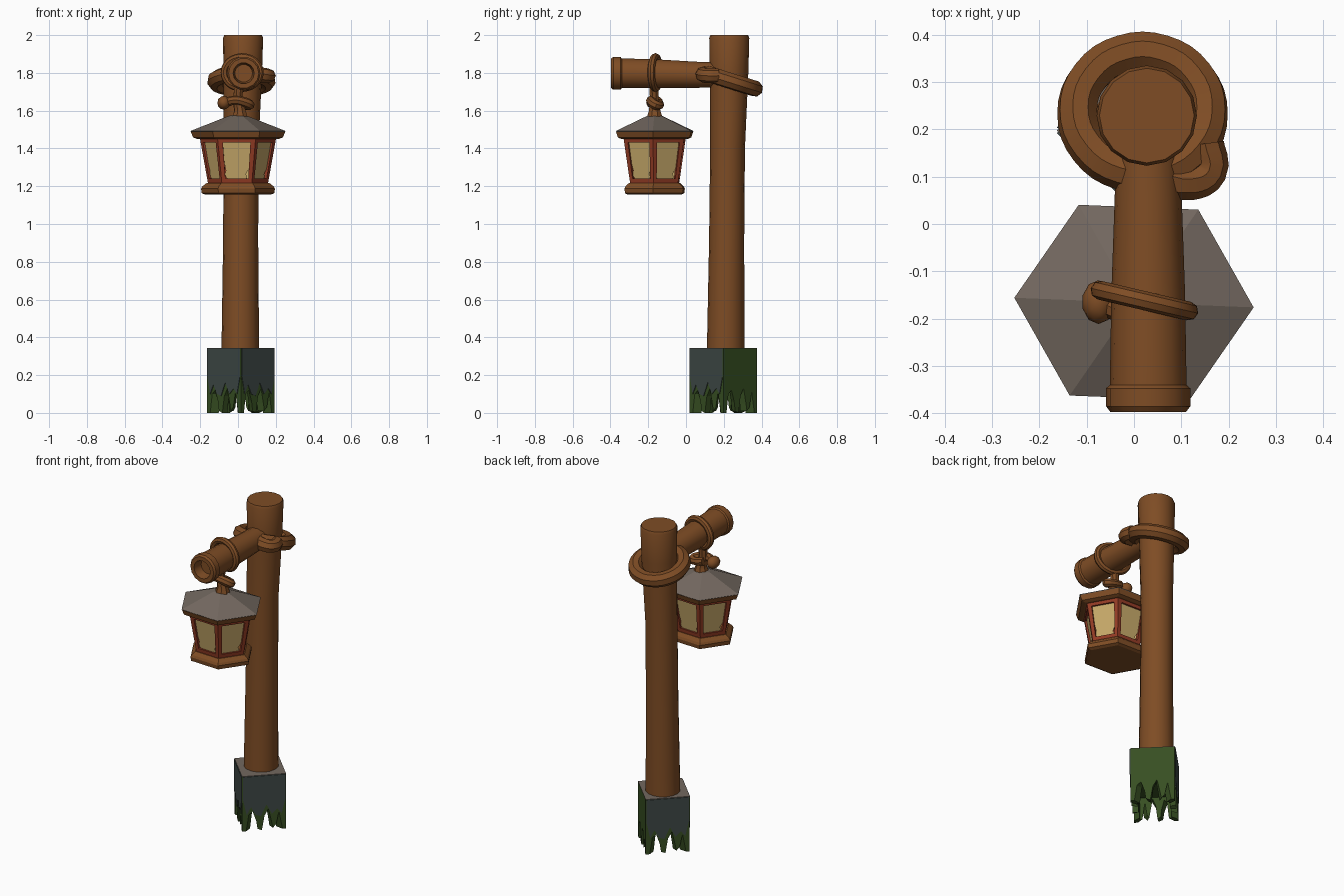
import bpy, bmesh, math
from math import cos, sin, pi
from mathutils import Vector as V

if "Cube" in bpy.data.objects:
    bpy.data.objects.remove(bpy.data.objects["Cube"], do_unlink=True)


def material(name, *rgb):
    m = bpy.data.materials.new(name)
    m.use_nodes = True
    m.diffuse_color = (*rgb, 1)
    bsdf = m.node_tree.nodes["Principled BSDF"]
    bsdf.inputs["Base Color"].default_value = (*rgb, 1)
    bsdf.inputs["Roughness"].default_value = 0.9
    return m


WOOD = material("brown wood", 0.21, 0.073, 0.018)
ROOF = material("warm grey", 0.17, 0.138, 0.115)
SLATE = material("dark slate", 0.047, 0.064, 0.060)
MOSS = material("moss green", 0.038, 0.078, 0.016)
RED = material("red frame", 0.29, 0.044, 0.018)
GLASS = material("cream paper", 0.56, 0.39, 0.14)


def finish(name, bm, mat, smooth=False):
    bmesh.ops.recalc_face_normals(bm, faces=bm.faces)
    me = bpy.data.meshes.new(name)
    bm.to_mesh(me)
    bm.free()
    me.materials.append(mat)
    ob = bpy.data.objects.new(name, me)
    bpy.context.collection.objects.link(ob)
    if smooth:
        bpy.ops.object.select_all(action='DESELECT')
        ob.select_set(True)
        bpy.context.view_layer.objects.active = ob
        bpy.ops.object.shade_smooth_by_angle(angle=math.radians(35))
    return ob


def loft(name, rings, sides, mat, u=V((1, 0, 0)), v=V((0, 1, 0)), turn=0.0, smooth=False):
    """Skin a stack of (centre, radius) rings and cap both ends."""
    bm = bmesh.new()
    loops = [[bm.verts.new(V(c) + r * (cos(a) * u + sin(a) * v))
              for a in (turn + 2 * pi * i / sides for i in range(sides))]
             for c, r in rings]
    for a, b in zip(loops, loops[1:]):
        for i in range(sides):
            j = (i + 1) % sides
            bm.faces.new((a[i], a[j], b[j], b[i]))
    bm.faces.new(loops[0])
    bm.faces.new(loops[-1])
    return finish(name, bm, mat, smooth)


def add_prism(bm, front, back):
    """Solid between two matching outlines."""
    f = [bm.verts.new(p) for p in front]
    b = [bm.verts.new(p) for p in back]
    bm.faces.new(f)
    bm.faces.new(b[::-1])
    for i in range(len(f)):
        j = (i + 1) % len(f)
        bm.faces.new((f[j], f[i], b[i], b[j]))


def rope(name, points, radius, cyclic=False):
    """Round rope through (x, y, z, thickness factor) points."""
    cu = bpy.data.curves.new(name, 'CURVE')
    cu.dimensions = '3D'
    cu.bevel_depth, cu.bevel_resolution, cu.resolution_u = radius, 2, 4
    cu.use_fill_caps = True
    sp = cu.splines.new('BEZIER')
    sp.bezier_points.add(len(points) - 1)
    for bp, p in zip(sp.bezier_points, points):
        bp.co, bp.radius = p[:3], p[3]
        bp.handle_left_type = bp.handle_right_type = 'AUTO'
    sp.use_cyclic_u = cyclic
    tmp = bpy.data.objects.new(name + "_path", cu)
    bpy.context.collection.objects.link(tmp)
    dg = bpy.context.evaluated_depsgraph_get()
    me = bpy.data.meshes.new_from_object(tmp.evaluated_get(dg))
    bpy.data.objects.remove(tmp, do_unlink=True)
    bm = bmesh.new()
    bm.from_mesh(me)
    bpy.data.meshes.remove(me)
    return finish(name, bm, WOOD, True)


# Post, slightly leaning and waisted
loft("post", [((.012, .21, .3), .1), ((.014, .215, .9), .093), ((.016, .22, 1.4), .092),
              ((.025, .228, 1.8), .102), ((.027, .229, 1.985), .106), ((.027, .229, 2), .1)],
     16, WOOD, smooth=True)

# Cross beam with a collar and a hollow front end
beam = [(.16, 1.79, .068), (.05, 1.79, .071), (-.15, 1.795, .078), (-.34, 1.798, .081),
        (-.347, 1.798, .089), (-.385, 1.798, .089), (-.397, 1.798, .08),
        (-.397, 1.798, .056), (-.34, 1.798, .047)]
loft("beam", [((.03, y, z), r) for y, z, r in beam], 14, WOOD,
     v=V((0, 0, 1)), smooth=True)

# Base block: a square turned on its corner, with ragged lower edges
CENTRE, HALF, TOP = V((.015, .198, 0)), .126, .34
teeth = [(-1, 0), (-.82, 0), (-.7, .1), (-.52, .12), (-.36, .06), (-.3, .01), (-.1, 0),
         (.02, .09), (.2, .13), (.34, .05), (.4, .01), (.55, .03), (.68, .11), (.84, 0), (1, 0)]
edge = [(-.97, .2), (-.8, .1), (-.6, .15), (-.4, .1), (-.15, .09), (.1, .16),
        (.35, .1), (.6, .13), (.8, .1), (.97, .19)]


def wall(name, k, outline, outer, inner, mat):
    a = pi / 4 + k * pi / 2
    n, t = V((cos(a), sin(a), 0)), V((-sin(a), cos(a), 0))
    pts = outline + [(outline[-1][0], TOP), (outline[0][0], TOP)]
    place = lambda d: [CENTRE + n * d + t * HALF * s * min(1, d / HALF) + V((0, 0, z)) for s, z in pts]
    bm = bmesh.new()
    add_prism(bm, place(outer), place(inner))
    finish(name, bm, mat)


for k in range(4):
    wall(f"base_moss_wall_{k + 1}", k, teeth, HALF, HALF - .035, MOSS)
    if k:
        wall(f"base_slate_face_{k + 1}", k, edge, HALF + .004, HALF - .002, SLATE)
diag = HALF * math.sqrt(2)
loft("base_core", [(CENTRE + V((0, 0, z)), diag - .04) for z in (.14, .33)], 4, MOSS)
loft("base_top", [(CENTRE + V((0, 0, z)), diag) for z in (.337, .343)], 4, ROOF)

# Hexagonal lantern
LX, LY, SQUASH, TURN = 0.0, -.166, .92, math.radians(-2.5)


def hexagon(name, rings, mat):
    return loft(name, [((LX, LY, z), r) for z, r in rings], 6, mat,
                v=V((0, SQUASH, 0)), turn=TURN)


hexagon("lantern_roof", [(1.486, .245), (1.492, .253), (1.572, .05), (1.576, .03)], ROOF)
hexagon("lantern_eave", [(1.45, .215), (1.458, .238), (1.488, .25)], WOOD)
hexagon("lantern_base", [(1.155, .172), (1.163, .192), (1.187, .196), (1.2, .188), (1.218, .165)], WOOD)


def corner(i, t):
    a, r = TURN + i * pi / 3, .158 + .044 * t
    return V((LX + r * cos(a), LY + SQUASH * r * sin(a), 1.21 + .245 * t))


def side_slab(bm, i, outline, outer, inner):
    """Solid on lantern side i from an outline in side coordinates."""
    m = (corner(i, 0) + corner(i + 1, 0)) / 2 - V((LX, LY, 1.21))
    n = m.normalized()
    place = lambda d: [corner(i, t).lerp(corner(i + 1, t), s) - n * d for s, t in outline]
    add_prism(bm, place(outer), place(inner))


def box(s0, s1, t0, t1):
    return [(s0, t0), (s1, t0), (s1, t1), (s0, t1)]


frame, paper = bmesh.new(), bmesh.new()
ragged = [(.16, .3), (.11, .2), (.22, .08), (.8, .08), (.83, .17), (.78, .22), (.87, .34),
          (.89, .9), (.7, .92), (.5, .9), (.12, .92), (.1, .6)]
for i in range(6):
    for bar in (box(0, .13, 0, 1), box(.87, 1, 0, 1), box(.1, .9, 0, .13), box(.1, .9, .9, 1)):
        side_slab(frame, i, bar, 0, .018)
    side_slab(paper, i, ragged, .011, .015)
finish("lantern_frame", frame, RED)
finish("lantern_panes", paper, GLASS)

# Heavy rope collar round the post, sloping down to the back
collar = []
for i in range(10):
    a = 2 * pi * i / 10
    y = .236 + .128 * sin(a)
    collar.append((.018 + .138 * cos(a), y, 1.80 - .085 * (y - .1) / .27, 1))
rope("post_rope", collar, .043, True)
rope("post_rope_end", [(.15, .17, 1.785, 1), (.158, .11, 1.785, .95), (.12, .09, 1.79, 1),
                       (.03, .11, 1.80, 1)], .04)

# Rope loop round the beam and the hanger knot
loop = []
for i in range(10):
    a = 2 * pi * i / 10
    loop.append((.022 + .094 * cos(a), -.162 - .022 * cos(a), 1.802 + .082 * sin(a), 1))
rope("beam_rope", loop, .02, True)
rope("hanger", [(.005, -.17, 1.73, 1), (.0, -.168, 1.66, .9), (.01, -.166, 1.6, 1.2),
                (.01, -.166, 1.56, 1.7)], .027)
rope("hanger_knot", [(-.07, -.165, 1.64, 1), (-.02, -.185, 1.655, .9), (.035, -.18, 1.645, 1),
                     (.062, -.16, 1.63, 1), (.03, -.14, 1.63, .9), (-.02, -.145, 1.64, .9)], .026)
bm = bmesh.new()
bmesh.ops.create_icosphere(bm, subdivisions=2, radius=.037)
bmesh.ops.scale(bm, vec=(.95, 1.25, 1), verts=bm.verts)
bmesh.ops.translate(bm, vec=(-.075, -.165, 1.642), verts=bm.verts)
finish("knot_end", bm, WOOD, True)
